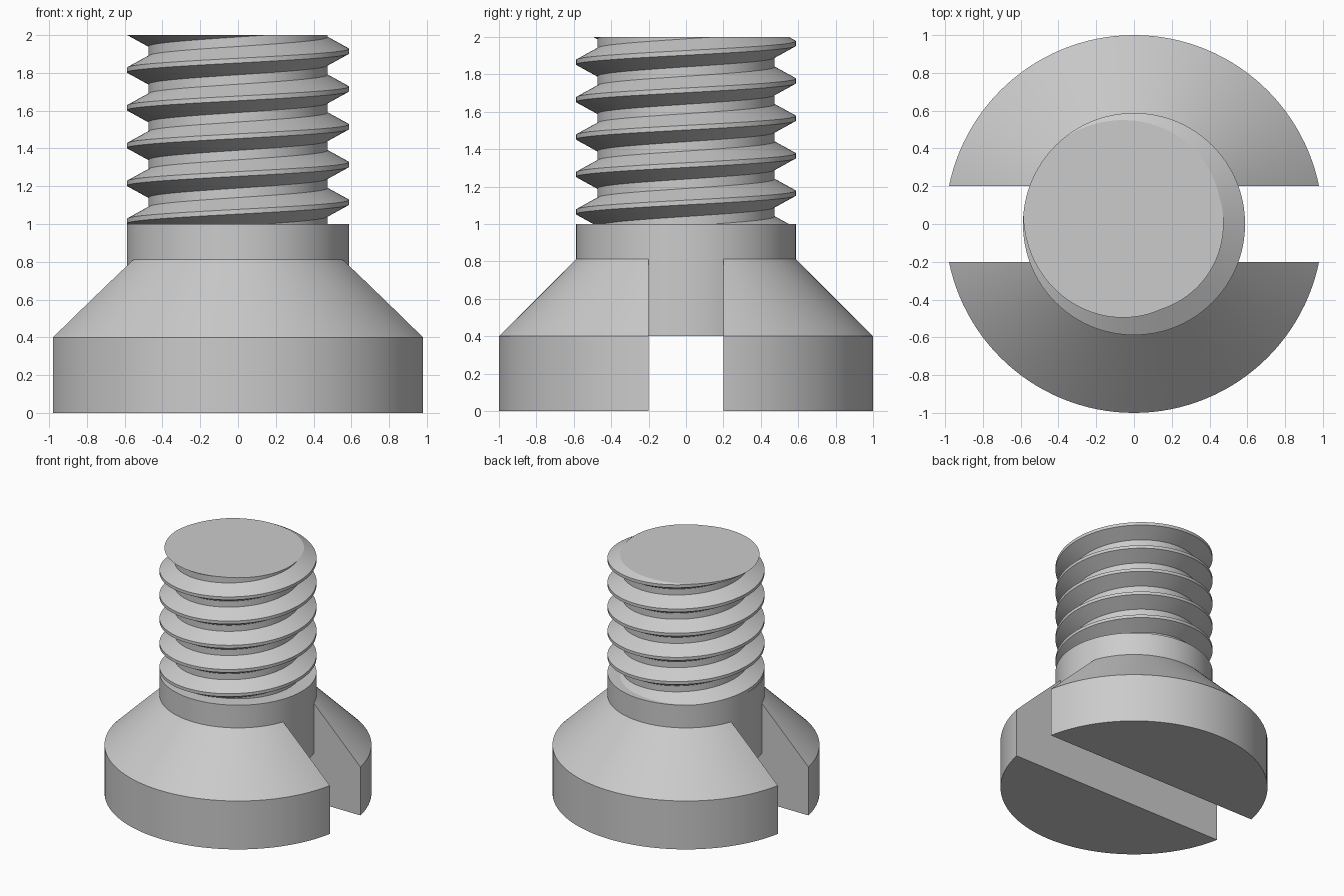
import bpy
import bmesh
from math import cos, sin, pi, radians

SEG = 128
BODY_R, ROOT_R, HEAD_R = 0.588, 0.474, 1.0
PITCH = 0.2
SLOT = 0.2          # half width of the driver slot
NECK_Z, TOP_Z = 1.0, 2.0

if "Cube" in bpy.data.objects:
    bpy.data.objects.remove(bpy.data.objects["Cube"])

steel = bpy.data.materials.new("plain grey steel")
steel.use_nodes = True
GREY = (0.6, 0.6, 0.6, 1)
steel.diffuse_color = GREY
steel.node_tree.nodes["Principled BSDF"].inputs["Base Color"].default_value = GREY


def finish(name, bm):
    bmesh.ops.recalc_face_normals(bm, faces=bm.faces)
    mesh = bpy.data.meshes.new(name)
    bm.to_mesh(mesh)
    bm.free()
    mesh.materials.append(steel)
    obj = bpy.data.objects.new(name, mesh)
    bpy.context.collection.objects.link(obj)
    bpy.ops.object.select_all(action="DESELECT")
    obj.select_set(True)
    bpy.context.view_layer.objects.active = obj
    bpy.ops.object.shade_smooth_by_angle(angle=radians(25))
    return obj


def turned(profile):
    """Solid of revolution through (radius, height) rings, capped at both ends."""
    bm = bmesh.new()
    rings = [[bm.verts.new((r * cos(2 * pi * i / SEG), r * sin(2 * pi * i / SEG), z))
              for i in range(SEG)] for r, z in profile]
    for low, high in zip(rings, rings[1:]):
        for i in range(SEG):
            j = (i + 1) % SEG
            bm.faces.new((low[i], low[j], high[j], high[i]))
    bm.faces.new(rings[0])
    bm.faces.new(rings[-1])
    return bm


def slice_off(bm, co, no, cap=True):
    """Remove everything on the normal side of a plane and cap the cut."""
    cut = bmesh.ops.bisect_plane(bm, geom=bm.verts[:] + bm.edges[:] + bm.faces[:],
                                 plane_co=co, plane_no=no, clear_outer=True)
    if cap:
        edges = [e for e in cut["geom_cut"] if isinstance(e, bmesh.types.BMEdge)]
        bmesh.ops.edgeloop_fill(bm, edges=edges)


# Countersunk head: two halves either side of the slot
for side, name in ((-1, "head_front_half"), (1, "head_back_half")):
    half = turned([(HEAD_R, 0), (HEAD_R, 0.4), (BODY_R, 0.812)])
    slice_off(half, (0, side * SLOT, 0), (0, -side, 0))
    finish(name, half)

# Plain shank, whose underside is the floor of the slot
finish("shank", turned([(BODY_R, 0.4), (BODY_R, NECK_Z)]))

# Helical thread: one ridge section per pitch, swept round and joined to the next turn
ridge = [(ROOT_R, -0.075), (BODY_R, -0.0125), (BODY_R, 0.0125), (ROOT_R, 0.075)]
START_Z = 0.515     # crest height on the +x side, below the visible run
section = [(r, START_Z + k * PITCH + dz) for k in range(10) for r, dz in ridge]
bm = bmesh.new()
columns = []
for i in range(SEG):
    a = 2 * pi * i / SEG
    columns.append([bm.verts.new((r * cos(a), r * sin(a), z + PITCH * i / SEG))
                    for r, z in section])
columns.append(columns[0][len(ridge):])   # a full turn climbs one pitch
for left, right in zip(columns, columns[1:]):
    for j in range(len(right) - 1):
        bm.faces.new((left[j], right[j], right[j + 1], left[j + 1]))
slice_off(bm, (0, 0, NECK_Z), (0, 0, -1), cap=False)
slice_off(bm, (0, 0, TOP_Z), (0, 0, 1))
finish("thread", bm)
